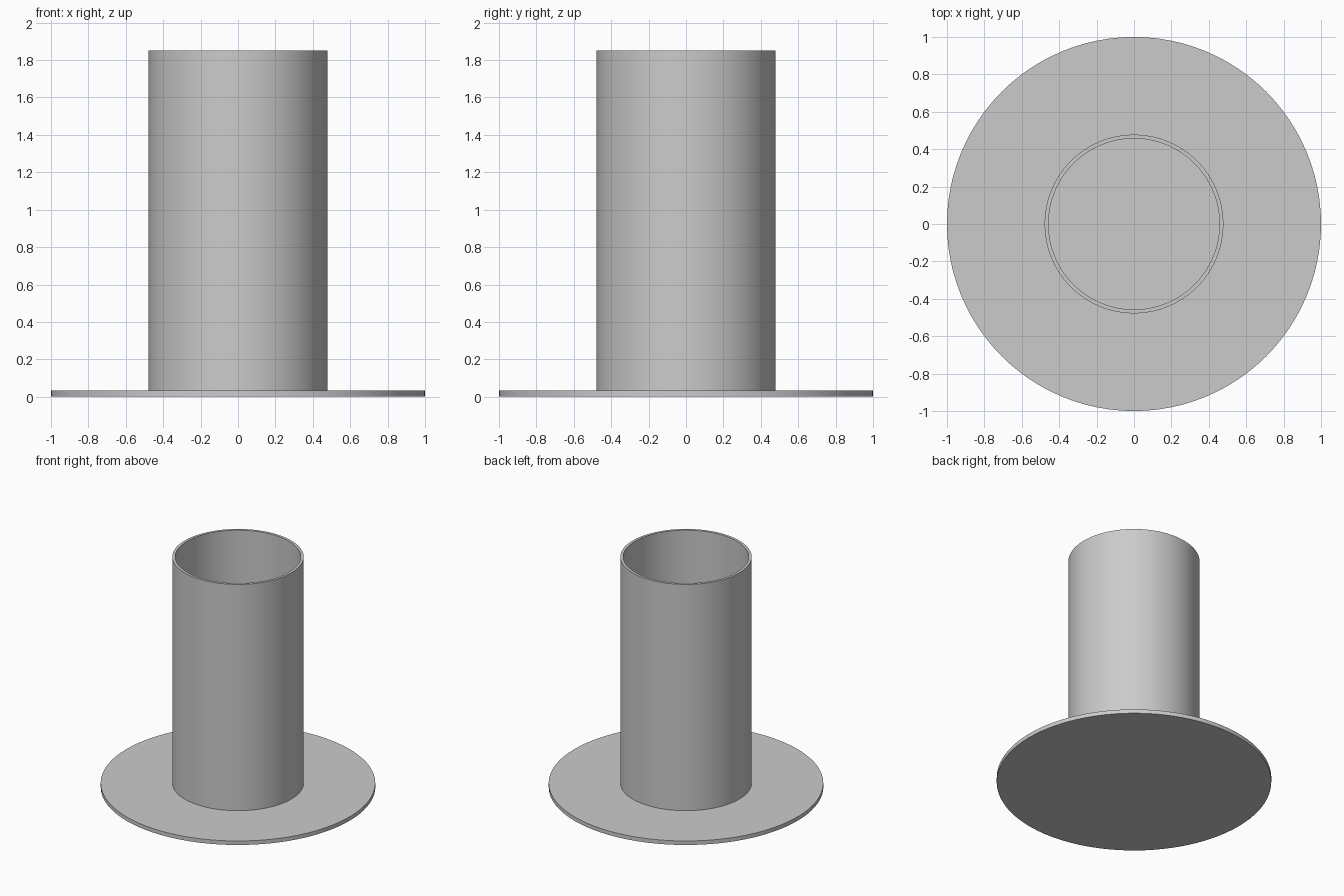
import bpy
import bmesh
import math

cube = bpy.data.objects.get("Cube")
if cube:
    bpy.data.objects.remove(cube, do_unlink=True)

SEGMENTS = 96
BASE_TOP = 0.032
TUBE_TOP = 1.85

grey = bpy.data.materials.new("plain_grey")
grey.use_nodes = True
colour = (0.6, 0.6, 0.6, 1)
grey.diffuse_color = colour
grey.node_tree.nodes["Principled BSDF"].inputs["Base Color"].default_value = colour


def lathe(name, profile, closed=False):
    """Spin a (radius, height) profile around the z axis."""
    bm = bmesh.new()
    points = [bm.verts.new((r, 0, z)) for r, z in profile]
    pairs = list(zip(points, points[1:]))
    if closed:
        pairs.append((points[-1], points[0]))
    edges = [bm.edges.new(pair) for pair in pairs]
    bmesh.ops.spin(bm, geom=points + edges, cent=(0, 0, 0), axis=(0, 0, 1),
                   angle=math.tau, steps=SEGMENTS, use_merge=True)
    bmesh.ops.remove_doubles(bm, verts=bm.verts, dist=0.0001)
    bmesh.ops.recalc_face_normals(bm, faces=bm.faces)
    mesh = bpy.data.meshes.new(name)
    bm.to_mesh(mesh)
    bm.free()
    mesh.materials.append(grey)
    obj = bpy.data.objects.new(name, mesh)
    bpy.context.collection.objects.link(obj)
    bpy.ops.object.select_all(action="DESELECT")
    obj.select_set(True)
    bpy.context.view_layer.objects.active = obj
    bpy.ops.object.shade_smooth_by_angle(angle=math.radians(30))
    return obj


# Wide thin disc that also closes the bottom of the tube
lathe("base_disc", [(0, 0), (1, 0), (1, BASE_TOP), (0, BASE_TOP)])

# Thin-walled upright tube, open at the top
lathe("upright_tube", [(0.478, BASE_TOP), (0.478, TUBE_TOP),
                       (0.457, TUBE_TOP), (0.457, BASE_TOP)], closed=True)
